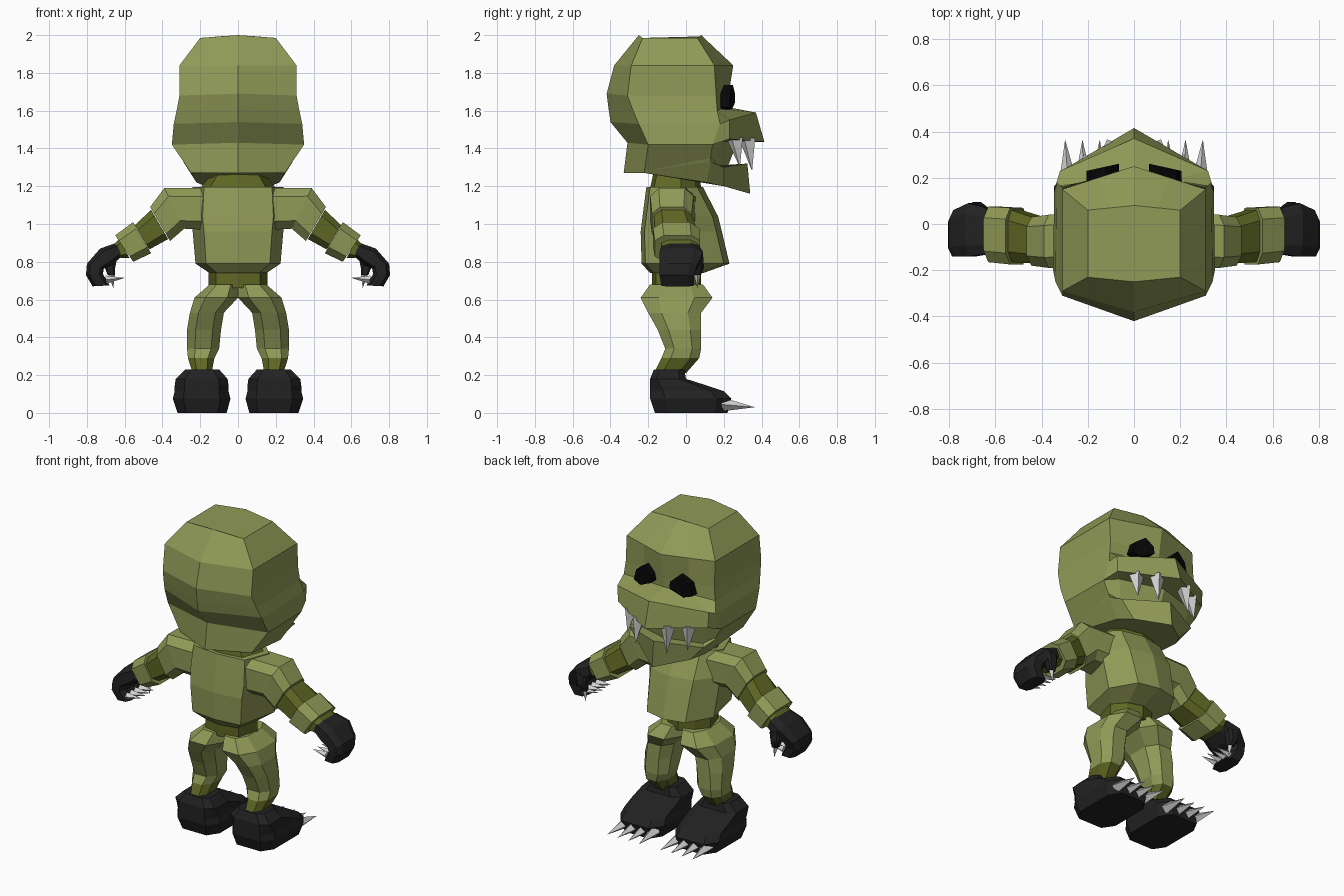
import bpy, bmesh, math
from mathutils import Vector

cube = bpy.data.objects.get("Cube")
if cube:
    bpy.data.objects.remove(cube, do_unlink=True)


def material(name, rgb):
    m = bpy.data.materials.new(name)
    m.use_nodes = True
    m.diffuse_color = (*rgb, 1)
    b = m.node_tree.nodes["Principled BSDF"]
    b.inputs["Base Color"].default_value = (*rgb, 1)
    b.inputs["Roughness"].default_value = 0.9
    return m


GREEN = material("skin green", (0.28, 0.325, 0.095))
OLIVE = material("joint olive", (0.115, 0.135, 0.017))
BLACK = material("glove black", (0.016, 0.016, 0.016))
EYE = material("eye black", (0.002, 0.002, 0.002))
BONE = material("claw white", (0.65, 0.65, 0.65))


def finish(name, bm, mat):
    bmesh.ops.remove_doubles(bm, verts=bm.verts, dist=0.0005)
    bmesh.ops.recalc_face_normals(bm, faces=bm.faces)
    me = bpy.data.meshes.new(name)
    bm.to_mesh(me)
    bm.free()
    me.materials.append(mat)
    ob = bpy.data.objects.new(name, me)
    bpy.context.collection.objects.link(ob)


def loft(name, rings, mat):
    """Skin closed rings of equal length and cap both ends."""
    bm = bmesh.new()
    vs = [[bm.verts.new(p) for p in r] for r in rings]
    for a, b in zip(vs, vs[1:]):
        for i in range(len(a)):
            j = (i + 1) % len(a)
            bm.faces.new((a[i], a[j], b[j], b[i]))
    bm.faces.new(vs[0])
    bm.faces.new(vs[-1])
    finish(name, bm, mat)


def both(name, rings, mat):
    """Build a part on the +x side and its mirror on the -x side."""
    loft("left_" + name, rings, mat)
    loft("right_" + name, [[(-x, y, z) for x, y, z in r] for r in rings], mat)


def full(half):
    """Complete a half ring that runs from back centre to front centre."""
    return half + [(-x, y, z) for x, y, z in half[-2:0:-1]]


def oct_ring(a, b, y0, y1, c=0.25):
    """Chamfered rectangle between edge points a and b (x, z) and depths y0, y1."""
    out = []
    for t, s in ((c, 0), (1 - c, 0), (1, c), (1, 1 - c), (1 - c, 1), (c, 1), (0, 1 - c), (0, c)):
        out.append((a[0] + (b[0] - a[0]) * t, y0 + (y1 - y0) * s, a[1] + (b[1] - a[1]) * t))
    return out


def spike(name, base, tip, r, sides=4):
    """Pointed claw or tooth."""
    base, tip = Vector(base), Vector(tip)
    d = tip - base
    bm = bmesh.new()
    bmesh.ops.create_cone(bm, cap_ends=True, segments=sides, radius1=r, radius2=0, depth=d.length)
    rot = d.to_track_quat('Z', 'Y').to_matrix()
    for v in bm.verts:
        v.co = rot @ v.co + (base + tip) / 2
    finish(name, bm, BONE)


def spikes(name, base, tip, r):
    for side, s in (("left_", 1), ("right_", -1)):
        spike(side + name, (s * base[0], *base[1:]), (s * tip[0], *tip[1:]), r)


# Head: skull, overhanging snout, mouth recess and jaw in one skin
skull = [
    [(0, -.25, 2.0), (.20, -.23, 1.985), (.20, .06, 1.985), (.10, .07, 1.993), (0, .08, 2.0)],
    [(0, -.38, 1.84), (.31, -.29, 1.84), (.31, .15, 1.84), (.155, .20, 1.84), (0, .25, 1.84)],
    [(0, -.42, 1.69), (.31, -.31, 1.68), (.31, .16, 1.68), (.155, .19, 1.68), (0, .225, 1.68)],
    [(0, -.41, 1.61), (.325, -.28, 1.60), (.32, .165, 1.60), (.16, .19, 1.61), (0, .215, 1.62)],
    [(0, -.40, 1.54), (.34, -.25, 1.53), (.335, .18, 1.53), (.32, .23, 1.55), (0, .37, 1.59)],
    [(0, -.31, 1.43), (.35, -.20, 1.42), (.345, .14, 1.42), (.315, .23, 1.45), (0, .415, 1.435)],
    [(0, -.31, 1.43), (.35, -.20, 1.42), (.345, .14, 1.42), (.26, .18, 1.44), (0, .27, 1.43)],
    [(0, -.33, 1.27), (.255, -.22, 1.28), (.30, .13, 1.35), (.24, .17, 1.31), (0, .22, 1.30)],
    [(0, -.33, 1.27), (.255, -.22, 1.28), (.29, .13, 1.33), (.26, .20, 1.30), (0, .325, 1.32)],
    [(0, -.33, 1.27), (.25, -.22, 1.27), (.22, .11, 1.22), (.17, .20, 1.20), (0, .34, 1.16)],
]
loft("head", [full(h) for h in skull], GREEN)

# Upper teeth
for i, (x, y, z) in enumerate([(.10, .325, 1.28), (.20, .26, 1.30)]):
    spikes(f"tooth_{i}", (x, y, 1.45), (x + .01, y + .025, z), .045)

# Eyes: slanted plates on the brow
outline = [(.065, 1.645), (.07, 1.69), (.12, 1.735), (.185, 1.69), (.205, 1.62), (.15, 1.605)]
both("eye", [[(x, y - .22 * x, z) for x, z in outline] for y in (.20, .275)], EYE)


# Torso
def body_ring(z, w, y0, y1):
    return full([(0, y0, z), (w * .75, y0 + .02, z), (w, y0 * .4 + y1 * .6, z),
                 (w * .6, y1 - .03, z), (0, y1, z)])


loft("neck", [body_ring(1.28, .13, -.17, .07), body_ring(1.19, .2, -.19, .08)], OLIVE)
loft("torso", [body_ring(*r) for r in (
    (1.195, .24, -.21, .09), (1.04, .25, -.23, .17), (.96, .24, -.24, .19),
    (.79, .225, -.235, .23), (.74, .15, -.19, .09))], GREEN)
loft("waist", [body_ring(.76, .155, -.18, .08), body_ring(.66, .155, -.18, .08)], OLIVE)

# Legs: hip, thigh, shin and ankle band
leg = [(.68, 0, .15, -.19, .09), (.61, 0, .23, -.24, .14), (.53, .075, .255, -.20, .08),
       (.44, .09, .27, -.15, .08), (.34, .10, .27, -.11, .08), (.29, .125, .265, -.13, .07)]
both("leg", [oct_ring((a, z), (b, z), y0, y1) for z, a, b, y0, y1 in leg], GREEN)
both("ankle", [oct_ring((.125, .29), (.265, .29), -.13, .07),
               oct_ring((.14, .21), (.24, .21), -.17, .0)], OLIVE)

# Feet
foot = [(.0, .06, .32, -.165, .22), (.075, .04, .345, -.19, .24), (.115, .05, .335, -.19, .20),
        (.145, .05, .335, -.19, .11), (.18, .055, .33, -.19, .0), (.23, .10, .28, -.17, -.01)]
both("foot", [oct_ring((a, z), (b, z), y0, y1, .18) for z, a, b, y0, y1 in foot], BLACK)
for i in range(4):
    x = .085 + i * .067
    spikes(f"toe_claw_{i}", (x, .19, .045), (x + (i - 1.5) * .008, .365, .03), .037)

# Arms: each section is (top edge, bottom edge, back, front)
arm_parts = [
    ("upper_arm", GREEN, [((.18, 1.19), (.18, .97), -.19, .05), ((.39, 1.19), (.285, .975), -.19, .04),
                          ((.465, 1.09), (.36, .91), -.18, .03)]),
    ("elbow", OLIVE, [((.46, 1.075), (.37, .92), -.17, .03), ((.545, .995), (.47, .865), -.165, .06)]),
    ("forearm", GREEN, [((.555, 1.01), (.46, .845), -.175, .07), ((.65, .94), (.555, .80), -.165, .075)]),
    ("wrist", OLIVE, [((.63, .92), (.575, .82), -.13, .06), ((.66, .89), (.62, .82), -.13, .06)]),
    ("hand", BLACK, [((.645, .90), (.615, .83), -.13, .07), ((.73, .87), (.67, .78), -.14, .09),
                     ((.80, .79), (.71, .765), -.14, .06), ((.805, .73), (.715, .735), -.14, .045),
                     ((.77, .67), (.68, .675), -.13, .04)]),
    ("thumb", BLACK, [((.72, .85), (.64, .82), .03, .09), ((.71, .78), (.65, .77), .035, .095),
                      ((.69, .73), (.65, .73), .04, .08)]),
]
for name, mat, secs in arm_parts:
    both(name, [oct_ring(*s, .2) for s in secs], mat)

# Finger and thumb claws
for i in range(4):
    y = -.11 + i * .043
    spikes(f"finger_claw_{i}", (.70, y, .705), (.60, y, .715), .022)
spikes("thumb_claw", (.67, .06, .74), (.66, .06, .66), .02)
